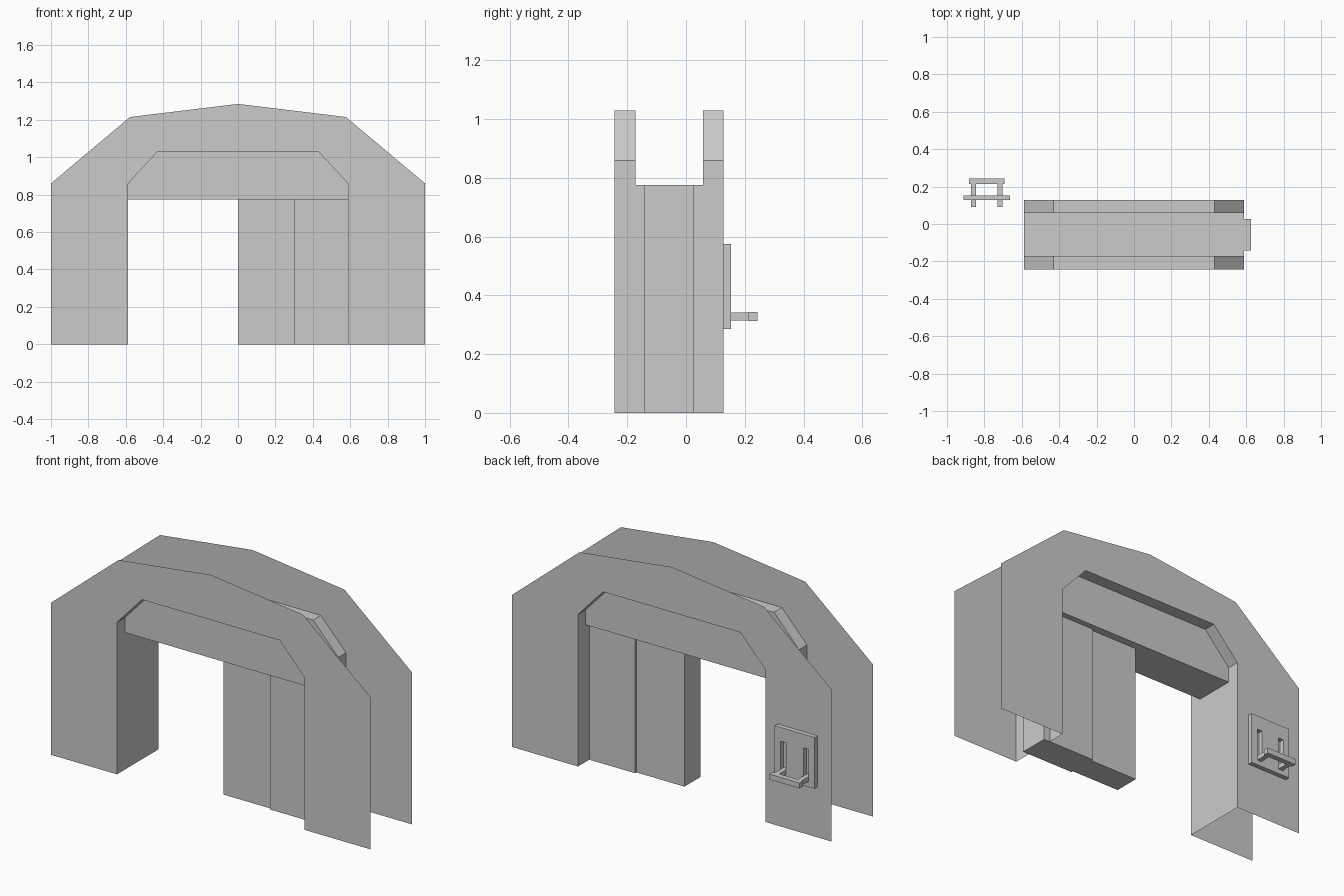
import bpy
import bmesh
from mathutils import Vector

if "Cube" in bpy.data.objects:
    bpy.data.objects.remove(bpy.data.objects["Cube"])

FRONT, BACK = -0.243, 0.127          # outer wall planes
LINTEL_F, LINTEL_B = -0.172, 0.058   # recessed lintel planes
JAMB, LINTEL_Z, SPRING, CROWN, CROWN_X = 0.587, 0.775, 0.86, 1.03, 0.43


def sheet(name, faces):
    """Open surface from (points, facing direction) pairs."""
    bm = bmesh.new()
    for pts, facing in faces:
        f = bm.faces.new([bm.verts.new(p) for p in pts])
        f.normal_update()
        if f.normal.dot(Vector(facing)) < 0:
            f.normal_flip()
    bmesh.ops.remove_doubles(bm, verts=bm.verts, dist=1e-5)
    me = bpy.data.meshes.new(name)
    bm.to_mesh(me)
    bm.free()
    ob = bpy.data.objects.new(name, me)
    bpy.context.collection.objects.link(ob)
    return ob


def box(name, lo, hi):
    lo, hi = Vector(lo), Vector(hi)
    bm = bmesh.new()
    bmesh.ops.create_cube(bm, size=1)
    for v in bm.verts:
        v.co = (lo + hi) / 2 + v.co * (hi - lo)
    me = bpy.data.meshes.new(name)
    bm.to_mesh(me)
    bm.free()
    ob = bpy.data.objects.new(name, me)
    bpy.context.collection.objects.link(ob)
    return ob


def at_y(profile, y):
    return [(x, y, z) for x, z in profile]


def mirrored(half):
    """Close a right-hand half profile with its left-hand copy."""
    return half + [(-x, z) for x, z in reversed(half) if x != 0]


# Arch walls: single sheets front and back, open around the outer rim
outer = mirrored([(1, 0), (1, SPRING), (0.577, 1.215), (0, 1.285)])
inner = mirrored([(JAMB, 0), (JAMB, SPRING), (CROWN_X, CROWN)])
wall = outer + inner[::-1]
sheet("front_wall", [(at_y(wall, FRONT), (0, -1, 0))])
sheet("back_wall", [(at_y(wall, BACK), (0, 1, 0))])

# Doorway jambs
for side, s in (("left", -1), ("right", 1)):
    sheet(side + "_jamb", [([(s * JAMB, FRONT, 0), (s * JAMB, BACK, 0),
                             (s * JAMB, BACK, LINTEL_Z), (s * JAMB, FRONT, LINTEL_Z)],
                            (-s, 0, 0))])

# Chamfered reveals between the walls and the lintel
rim = mirrored([(JAMB, LINTEL_Z), (JAMB, SPRING), (CROWN_X, CROWN)])
for name, y0, y1 in (("front_reveal", FRONT, LINTEL_F), ("back_reveal", LINTEL_B, BACK)):
    faces = []
    for (xa, za), (xb, zb) in zip(rim, rim[1:]):
        quad = [(xa, y0, za), (xb, y0, zb), (xb, y1, zb), (xa, y1, za)]
        faces.append((quad, (-(xa + xb), 0, -0.5 if za != zb or za == CROWN else 0)))
    sheet(name, faces)

# Recessed lintel: front, back and underside
sheet("lintel", [
    (at_y(rim, LINTEL_F), (0, -1, 0)),
    (at_y(rim, LINTEL_B), (0, 1, 0)),
    ([(-JAMB, LINTEL_F, LINTEL_Z), (JAMB, LINTEL_F, LINTEL_Z),
      (JAMB, LINTEL_B, LINTEL_Z), (-JAMB, LINTEL_B, LINTEL_Z)], (0, 0, -1))])

# Two telescoping door panels
box("outer_door_panel", (0.30, -0.142, 0), (0.625, 0.026, LINTEL_Z))
box("inner_door_panel", (0, -0.131, 0), (0.31, 0.014, LINTEL_Z))

# Switch plate with two slots on the back wall
CX = -0.787
plate = box("switch_plate", (CX - 0.125, BACK, 0.285), (CX + 0.125, 0.153, 0.575))
for side, s in (("left", -1), ("right", 1)):
    x = CX + s * 0.071
    slot = box(side + "_slot_cutter", (x - 0.016, BACK - 0.02, 0.312), (x + 0.016, 0.18, 0.497))
    slot.hide_render = True
    slot.display_type = 'WIRE'
    cut = plate.modifiers.new(side + "_slot", 'BOOLEAN')
    cut.operation = 'DIFFERENCE'
    cut.solver = 'EXACT'
    cut.object = slot
    # Lever arm through the slot
    box(side + "_lever_arm", (x - 0.013, 0.092, 0.315), (x + 0.013, 0.213, 0.341))

# Lever handle bar
box("lever_handle", (CX - 0.094, 0.213, 0.313), (CX + 0.094, 0.243, 0.344))
